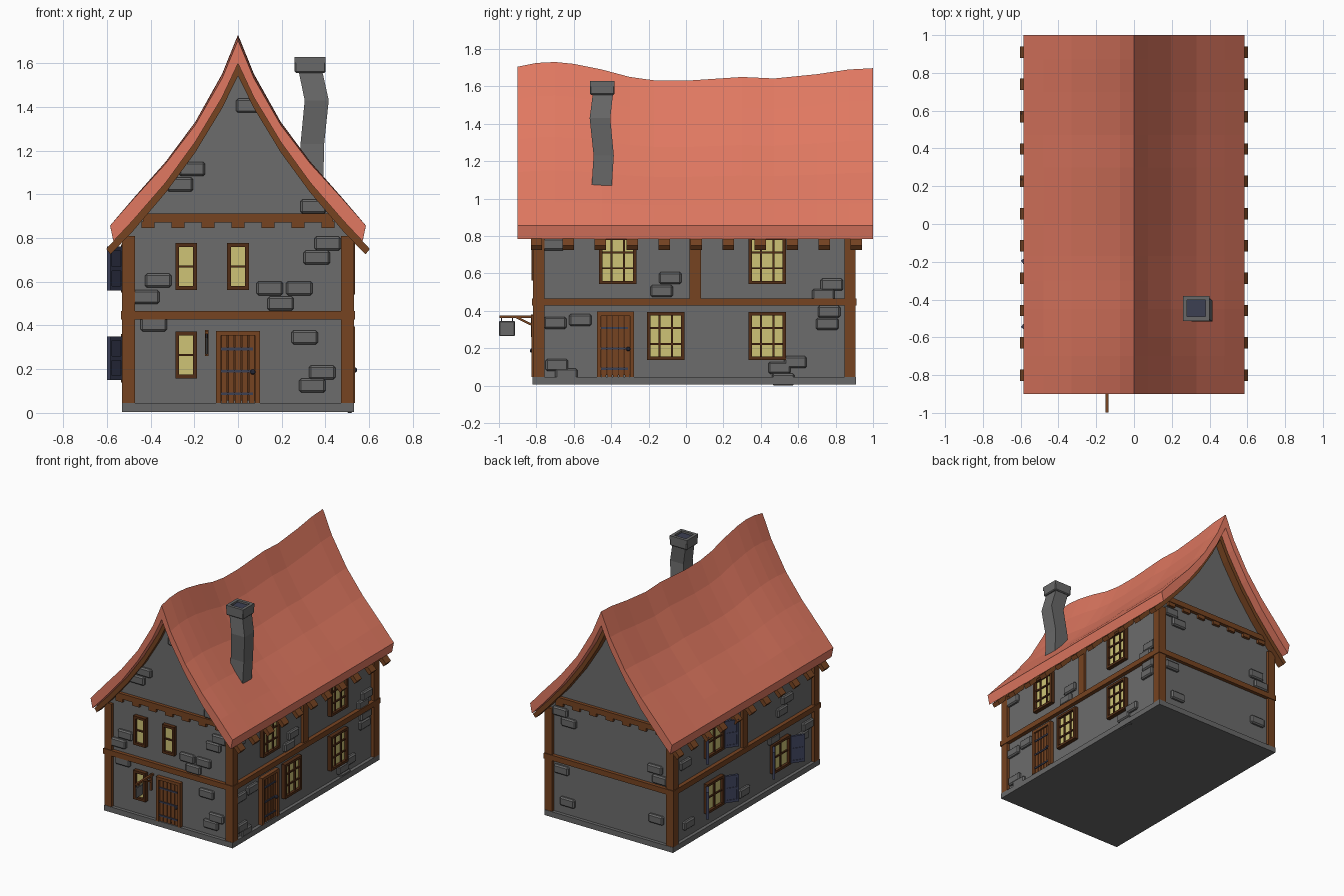
import bpy
import bmesh
import math
from mathutils import Matrix, Vector

cube = bpy.data.objects.get("Cube")
if cube:
    bpy.data.objects.remove(cube, do_unlink=True)


def material(name, r, g, b):
    mat = bpy.data.materials.new(name)
    mat.use_nodes = True
    mat.diffuse_color = (r, g, b, 1)
    shader = mat.node_tree.nodes["Principled BSDF"]
    shader.inputs["Base Color"].default_value = (r, g, b, 1)
    shader.inputs["Roughness"].default_value = 0.9
    return mat


PLASTER = material("wall grey", .15, .15, .15)
STONE = material("stone grey", .14, .14, .14)
ROOF = material("roof red", .75, .19, .12)
WOOD = material("timber brown", .18, .056, .015)
DARK = material("dark frame brown", .085, .027, .008)
GLASS = material("window yellow", .62, .55, .18)
IRON = material("iron blue", .045, .05, .085)
SHUTTER = material("shutter blue", .05, .058, .11)


def finish(name, bm, mat):
    bmesh.ops.recalc_face_normals(bm, faces=bm.faces)
    mesh = bpy.data.meshes.new(name)
    bm.to_mesh(mesh)
    bm.free()
    mesh.materials.append(mat)
    obj = bpy.data.objects.new(name, mesh)
    bpy.context.collection.objects.link(obj)
    return obj


def boxes(name, mat, items, frame=Matrix(), bevel=0):
    """Boxes given as (u, v, width, height, near, far) in a wall frame."""
    bm = bmesh.new()
    for u, v, w, h, near, far in items:
        place = Matrix.Translation((u, v, (near + far) / 2))
        size = Matrix.Diagonal((w, h, far - near, 1))
        bmesh.ops.create_cube(bm, size=1, matrix=frame @ place @ size)
    obj = finish(name, bm, mat)
    if bevel:
        mod = obj.modifiers.new("worn_edges", "BEVEL")
        mod.width = bevel
        mod.segments = 1
    return obj


def sweep(name, mat, loops):
    """Skin a row of loops; each loop runs out along one side and back."""
    bm = bmesh.new()
    rows = [[bm.verts.new(p) for p in loop] for loop in loops]
    n = len(rows[0])
    for a, b in zip(rows, rows[1:]):
        for i in range(n):
            j = (i + 1) % n
            bm.faces.new((a[i], a[j], b[j], b[i]))
    for row in (rows[0], rows[-1]):
        for i in range(n // 2 - 1):
            bm.faces.new((row[i], row[i + 1], row[n - 2 - i], row[n - 1 - i]))
    return finish(name, bm, mat)


def wall_frame(origin, u, n):
    u, n, z = Vector(u), Vector(n), Vector((0, 0, 1))
    frame = Matrix((u, z, n)).transposed().to_4x4()
    frame.translation = origin
    return frame


FRONT = wall_frame((0, -.795, 0), (1, 0, 0), (0, -1, 0))
BACK = wall_frame((0, .885, 0), (-1, 0, 0), (0, 1, 0))
RIGHT = wall_frame((.505, 0, 0), (0, 1, 0), (1, 0, 0))
LEFT = wall_frame((-.505, 0, 0), (0, -1, 0), (-1, 0, 0))

# Roof curves, from ridge to eave
OUTER = [(0, 1.73), (.073, 1.55), (.196, 1.33), (.33, 1.15), (.48, .98), (.585, .857)]
INNER = [(0, 1.62), (.073, 1.46), (.196, 1.25), (.33, 1.06), (.48, .882), (.57, .785)]
RAFTER_TOP = INNER[:-1] + [(.603, .75)]
RAFTER_LOW = [(0, 1.55), (.073, 1.4), (.196, 1.195), (.33, 1.01), (.48, .832), (.583, .725)]
RIDGE = [(-.9, 1.705), (-.8, 1.725), (-.7, 1.73), (-.6, 1.72), (-.45, 1.69),
         (-.3, 1.65), (-.17, 1.632), (0, 1.63), (.3, 1.65), (.47, 1.642),
         (.7, 1.665), (.87, 1.69), (1, 1.697)]


def sag(y):
    for (a, za), (b, zb) in zip(RIDGE, RIDGE[1:]):
        if y <= b:
            return za + (zb - za) * (y - a) / (b - a) - OUTER[0][1]
    return 0


def arch(top, low, y):
    """Cross-section of a bent roof layer at depth y."""
    def across(half):
        return [(-x, z) for x, z in reversed(half[1:])] + half
    ring = across(top) + across(low)[::-1]
    return [(x, y, z + sag(y) * max(0, z - .85) / .88) for x, z in ring]


sweep("roof", ROOF, [arch(OUTER, INNER, y) for y, _ in RIDGE])
for i in range(11):
    y = -.8 + .171 * i
    sweep("rafter", WOOD, [arch(RAFTER_TOP, RAFTER_LOW, y + d) for d in (-.03, .03)])

# Walls with gables, and plinth
half = [(x, z + .02) for x, z in RAFTER_LOW[:-1]] + [(.505, .82)]
gable = [(-x, z) for x, z in reversed(half[1:])] + half
ring = gable + [(x, .03) for x, z in reversed(gable)]
sweep("walls", PLASTER, [[(x, y, z) for x, z in ring] for y in (-.795, .885)])
boxes("plinth", STONE, [(0, .045, 1.06, 1.73, .005, .045)])

# Timber frame
boxes("corner_posts", WOOD, [(sx * .5, y, .06, .06, .045, .81)
                             for sx in (-1, 1) for y in (-.787, .877)])
for frame in (FRONT, BACK):
    boxes("floor_beam", WOOD, [(0, .447, 1.07, .04, -.03, .027)], frame)
    boxes("gable_beam", WOOD, [(0, .892, .87, .04, -.03, .025)], frame)
    boxes("joist_ends", WOOD, [(.137 * i, .86, .06, .03, -.03, .02)
                               for i in range(-3, 4)], frame)
for frame, side in ((RIGHT, 1), (LEFT, -1)):
    boxes("floor_beam", WOOD, [(side * .045, .447, 1.735, .04, -.03, .03)], frame)
    boxes("middle_post", WOOD, [(side * .05, .64, .06, .35, -.03, .022)], frame)


def window(frame, u, v, w, h, cols, rows):
    """Framed window with glazing bars."""
    t = .018
    parts = [(u + s * (w - t) / 2, v, t, h, -.01, .03) for s in (-1, 1)]
    parts += [(u, v + s * (h - t) / 2, w, t, -.01, .03) for s in (-1, 1)]
    parts += [(u - w / 2 + w * i / cols, v, .01, h - t, 0, .02) for i in range(1, cols)]
    parts += [(u, v - h / 2 + h * i / rows, w - t, .01, 0, .02) for i in range(1, rows)]
    boxes("window_frame", DARK, parts, frame)
    boxes("window_glass", GLASS, [(u, v, w - t, h - t, .002, .01)], frame)


def shutters(frame, u, v, w, h):
    """Pair of shutters standing partly open."""
    for s in (-1, 1):
        hinge = Matrix.Translation((u + s * w / 2, v, .028))
        leaf = frame @ hinge @ Matrix.Rotation(-s * math.radians(35), 4, "Y")
        wide = w / 2
        boxes("shutter", SHUTTER, [(s * wide / 2, 0, wide, h, -.004, .006)], leaf)
        trim = [(s * wide / 2, e * (h / 2 - .01), wide, .02, -.008, .01) for e in (-1, 0, 1)]
        trim += [(s * e, 0, .014, h, -.008, .01) for e in (.007, wide - .007)]
        boxes("shutter_trim", SHUTTER, trim, leaf)


def door(frame, u, w, h):
    """Plank door with posts, strap hinges and a knob."""
    base, t = .045, .022
    mid = base + h / 2
    boxes("door_posts", WOOD, [(u + s * (w - t) / 2, mid, t, h, -.01, .03) for s in (-1, 1)]
          + [(u, base + h - t / 2, w, t, -.01, .03)], frame)
    inside = w - 2 * t
    plank = inside / 5
    boxes("door_gaps", DARK, [(u, mid, inside, h - t, -.01, .01)], frame)
    boxes("door_planks", WOOD, [(u + plank * i, mid - t / 2, plank - .006, h - t, 0, .017)
                                for i in range(-2, 3)], frame)
    boxes("door_straps", IRON, [(u - .01, base + h * f, inside, .012, .01, .023)
                                for f in (.13, .44, .75)], frame)
    boxes("door_knob", IRON, [(u + w * .34, base + h * .43, .022, .022, .015, .04)],
          frame, .006)


door(FRONT, 0, .2, .33)
door(RIGHT, -.377, .2, .35)
for x, z in ((-.237, .265), (-.237, .67), (0, .67)):
    window(FRONT, x, z, .1, .215, 1, 2)
for y, z in ((-.108, .265), (.435, .265), (-.365, .67), (.435, .67)):
    window(RIGHT, y, z, .2, .255, 3, 3)
for u, z in ((-.41, .25), (.37, .25), (-.41, .66)):
    window(LEFT, u, z, .2, .22, 2, 2)
    shutters(LEFT, u, z, .2, .2)

# Raised stones scattered over each wall, as (u, z)
STONES = [
    (FRONT, [(-.21, 1.115), (-.265, 1.045), (.05, 1.405), (.345, .945), (.41, .775),
             (.36, .71), (-.365, .605), (-.42, .53), (.145, .57), (.28, .57),
             (.195, .5), (-.385, .405), (.305, .345), (.385, .185), (.34, .125)]),
    (RIGHT, [(-.71, .755), (-.565, .35), (-.7, .335), (-.085, .575), (-.13, .505),
             (.78, .54), (.735, .485), (.765, .395), (.755, .33), (.585, .125),
             (.5, .095), (-.69, .11), (-.64, .06), (.52, .032)]),
    (BACK, [(-.41, .8), (-.34, .735), (.37, .58), (.41, .51), (.38, .21), (-.35, .14),
            (-.4, .37)]),
    (LEFT, [(.46, .63), (.4, .56), (.3, .39), (-.74, .6), (-.7, .14), (.7, .34),
            (.64, .28), (-.05, .13)]),
]
for frame, spots in STONES:
    boxes("raised_stones", STONE, [(u, z, .12, .064, -.01, .022) for u, z in spots],
          frame, .009)


# Crooked chimney
def square(x, y, z, r):
    return [(x - r, y - r, z), (x + r, y - r, z), (x + r, y + r, z), (x - r, y + r, z)]


sweep("chimney", STONE, [square(*p) for p in (
    (.335, -.455, 1, .054), (.34, -.44, 1.23, .054),
    (.36, -.46, 1.43, .055), (.33, -.443, 1.57, .054))])
boxes("chimney_cap", STONE, [(.33, -.447, .142, .132, 1.555, 1.61)], bevel=.006)
rim = [(.33 + s * .06, -.447, .022, .132, 1.6, 1.628) for s in (-1, 1)]
rim += [(.33, -.447 + s * .055, .142, .022, 1.6, 1.628) for s in (-1, 1)]
boxes("chimney_rim", STONE, rim)
boxes("chimney_opening", IRON, [(.33, -.447, .1, .09, 1.6, 1.614)])

# Hanging board on a bracket beside the front door
SIGN = wall_frame((-.143, 0, 0), (0, 1, 0), (1, 0, 0))
boxes("sign_bracket", WOOD, [(-.895, .368, .205, .014, -.008, .008),
                             (-.822, .32, .014, .12, -.008, .008)], SIGN)
brace = SIGN @ Matrix.Translation((-.865, .345, 0)) @ Matrix.Rotation(-.45, 4, "Z")
boxes("sign_brace", WOOD, [(0, 0, .11, .012, -.006, .006)], brace)
boxes("sign_board", STONE, [(-.957, .305, .084, .08, -.005, .005)], SIGN, .004)
boxes("sign_hooks", IRON, [(-.957 + s * .03, .352, .006, .025, -.003, .003)
                           for s in (-1, 1)], SIGN)
